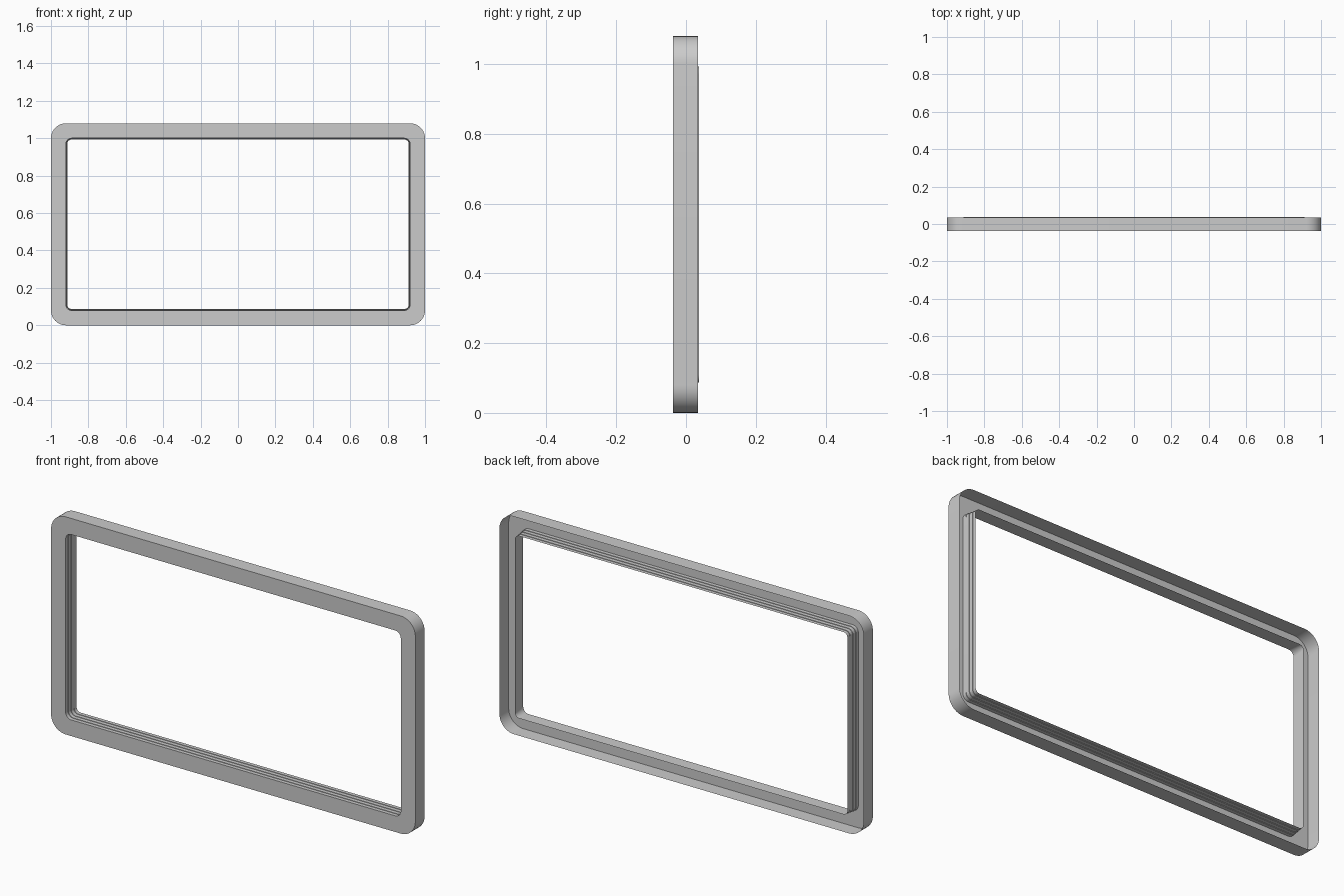
import bpy, bmesh, math

if "Cube" in bpy.data.objects:
    bpy.data.objects.remove(bpy.data.objects["Cube"])

SEG = 10          # segments per rounded corner
W, H = 1.0, 0.54  # half width and half height


def ring(bm, inset, radius, y):
    """Rounded rectangle loop, inset from the outer outline, at depth y."""
    verts = []
    hw, hh = W - inset, H - inset
    for k, (sx, sz) in enumerate([(1, 1), (-1, 1), (-1, -1), (1, -1)]):
        for i in range(SEG + 1):
            a = math.pi / 2 * (k + i / SEG)
            verts.append(bm.verts.new((sx * (hw - radius) + radius * math.cos(a), y,
                                       H + sz * (hh - radius) + radius * math.sin(a))))
    return verts


def shell(name, profile):
    """Sweep a profile of (inset, corner radius, y) around the frame."""
    bm = bmesh.new()
    rings = [ring(bm, *p) for p in profile]
    for a, b in zip(rings, rings[1:]):
        n = len(a)
        for i in range(n):
            j = (i + 1) % n
            bm.faces.new((a[i], b[i], b[j], a[j]))
    me = bpy.data.meshes.new(name)
    bm.to_mesh(me)
    bm.free()
    ob = bpy.data.objects.new(name, me)
    bpy.context.collection.objects.link(ob)
    bpy.ops.object.select_all(action='DESELECT')
    ob.select_set(True)
    bpy.context.view_layer.objects.active = ob
    bpy.ops.object.shade_smooth_by_angle(angle=math.radians(30))
    return ob


FRONT, BACK = -0.0375, 0.035

# Thin outer wall and front plate, hollow behind
shell("frame_shell", [(0, 0.08, BACK), (0, 0.08, FRONT), (0.08, 0.03, FRONT)])

# Stepped sleeve lining the opening, narrowing towards the back
steps = [-0.0375, -0.019, 0.0, 0.019, 0.0375]
profile = []
for k, (y0, y1) in enumerate(zip(steps, steps[1:])):
    d = 0.0025 * k
    profile += [(0.08 + d, 0.03 - d, y0), (0.08 + d, 0.03 - d, y1)]
shell("stepped_sleeve", profile)
